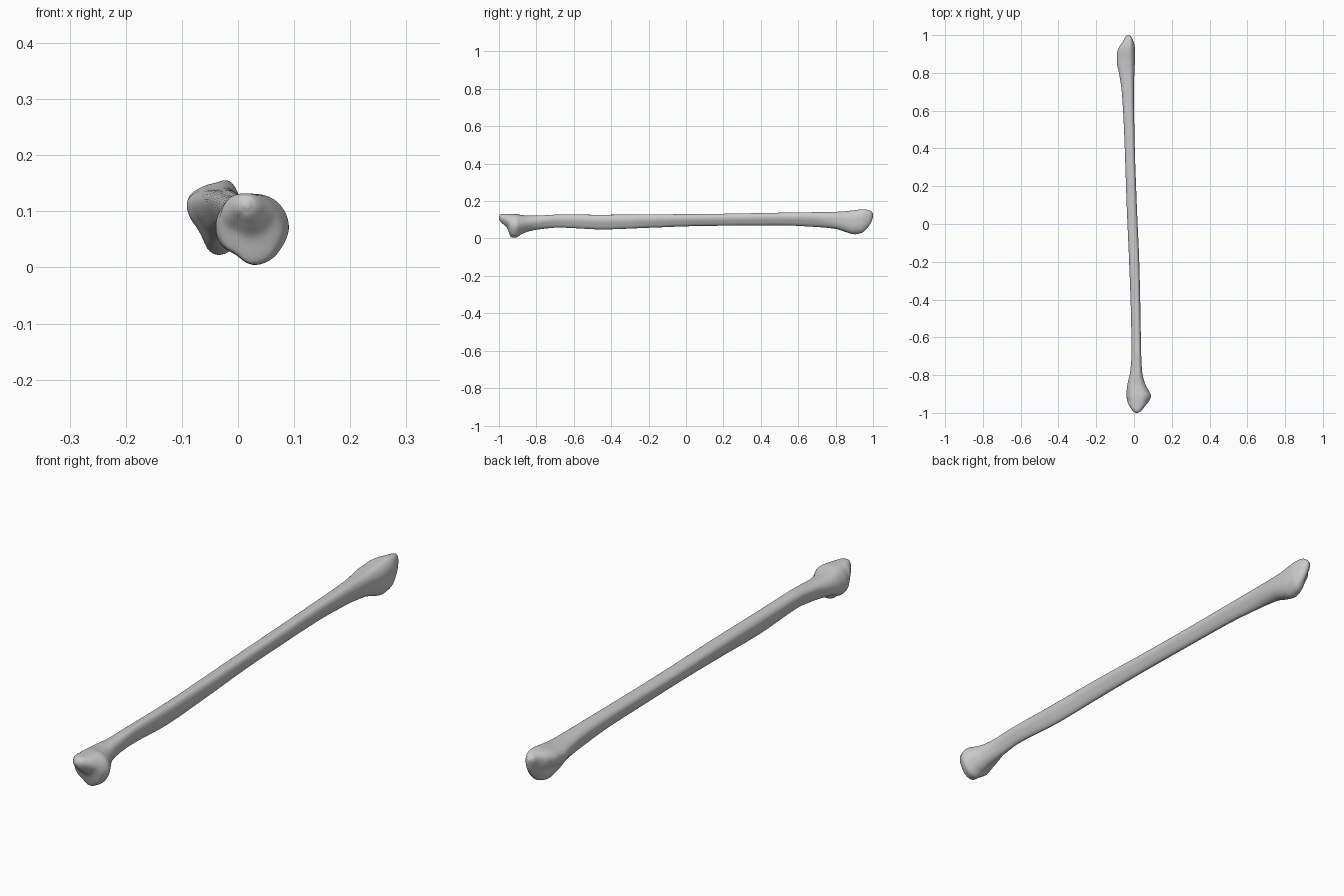
import bpy, bmesh, math

if "Cube" in bpy.data.objects:
    bpy.data.objects.remove(bpy.data.objects["Cube"])

# Stations along the bone: y, xmin, xmax, zmin, zmax
STATIONS = [
    (-1.0, .010, .020, .106, .116), (-.993, -.003, .034, .092, .128),
    (-.975, -.017, .050, .074, .132), (-.955, -.029, .066, .053, .132),
    (-.935, -.036, .082, .006, .132), (-.91, -.040, .091, .004, .131),
    (-.88, -.039, .077, .022, .126), (-.84, -.033, .057, .038, .122),
    (-.78, -.020, .043, .049, .123), (-.68, -.013, .038, .058, .128),
    (-.45, -.017, .034, .048, .127), (-.2, -.026, .028, .057, .129),
    (.1, -.039, .015, .067, .131), (.5, -.053, .002, .070, .138),
    (.7, -.065, .000, .061, .141), (.8, -.080, .002, .051, .143),
    (.86, -.092, .005, .032, .147), (.9, -.092, .006, .022, .152),
    (.94, -.078, .004, .030, .156), (.97, -.056, -.004, .057, .154),
    (.99, -.047, -.013, .087, .147), (1.0, -.035, -.025, .115, .133),
]
# Cross-section radii every 30 degrees, counter-clockwise from +x
HEAD = [1.03, 1.05, 1.05, 1.0, 1.08, 1.03, 1.0, .96, .85, 1.02, 1.02, .98]
SHAFT = [.82, 1.0, 1.1, .95, 1.0, 1.02, .86, .8, .9, 1.0, .84, .74]
ANKLE = [1.0, 1.1, 1.12, .92, .95, 1.05, .85, .7, .75, 1.0, 1.1, 1.05]
SIDES, STEPS = 48, 8


def hermite(a, b, ma, mb, t):
    return ((2*t**3 - 3*t**2 + 1)*a + (t**3 - 2*t**2 + t)*ma
            + (3*t**2 - 2*t**3)*b + (t**3 - t**2)*mb)


def smoothstep(a, b, v):
    t = max(0, min(1, (v - a)/(b - a)))
    return t*t*(3 - 2*t)


def slope(i, k):
    # limited tangents avoid overshoot between stations
    if i in (0, len(STATIONS) - 1):
        j = min(i, len(STATIONS) - 2)
        return (STATIONS[j+1][k] - STATIONS[j][k])/(STATIONS[j+1][0] - STATIONS[j][0])
    p, c, n = STATIONS[i-1:i+2]
    d0, d1 = (c[k]-p[k])/(c[0]-p[0]), (n[k]-c[k])/(n[0]-c[0])
    return 0 if d0*d1 <= 0 else 2*d0*d1/(d0 + d1)


def outline(y):
    h, a = 1 - smoothstep(-.9, -.72, y), smoothstep(.65, .87, y)
    radii = [h*p + a*q + (1-h-a)*s for p, q, s in zip(HEAD, ANKLE, SHAFT)]
    pts = []
    for j in range(SIDES):
        u = j*12/SIDES
        i, t = int(u), u - int(u)
        r0, r1, r2, r3 = (radii[(i+d) % 12] for d in (-1, 0, 1, 2))
        r = hermite(r1, r2, (r2-r0)/2, (r3-r1)/2, t)
        w = 2*math.pi*j/SIDES
        pts.append((r*math.cos(w), r*math.sin(w)))
    lo = [min(p[k] for p in pts) for k in (0, 1)]
    hi = [max(p[k] for p in pts) for k in (0, 1)]
    return [tuple((p[k]-lo[k])/(hi[k]-lo[k]) for k in (0, 1)) for p in pts]


# Loft the bone through all stations
bm = bmesh.new()
rings = []
for i in range(len(STATIONS) - 1):
    A, B = STATIONS[i], STATIONS[i+1]
    gap = B[0] - A[0]
    last = i == len(STATIONS) - 2
    for s in range(STEPS + last):
        t = s/STEPS
        y = A[0] + gap*t
        x0, x1, z0, z1 = (hermite(A[k], B[k], slope(i, k)*gap, slope(i+1, k)*gap, t)
                          for k in range(1, 5))
        ring = []
        for j, (u, v) in enumerate(outline(y)):
            x, z = x0 + (x1-x0)*u, z0 + (z1-z0)*v
            # hollow on the inner side of the ankle end
            w = 360*j/SIDES
            dent = .013*math.exp(-((y-.91)/.035)**2 - ((w-205)/28)**2)
            ring.append(bm.verts.new((x + dent, y, z + dent*.4)))
        rings.append(ring)
for a, b in zip(rings, rings[1:]):
    for j in range(SIDES):
        k = (j+1) % SIDES
        bm.faces.new((a[j], a[k], b[k], b[j]))
bm.faces.new(rings[0])
bm.faces.new(rings[-1])
bmesh.ops.recalc_face_normals(bm, faces=bm.faces)

mesh = bpy.data.meshes.new("leg_bone")
bm.to_mesh(mesh)
bm.free()
bone = bpy.data.objects.new("leg_bone", mesh)
bpy.context.collection.objects.link(bone)
for p in mesh.polygons:
    p.use_smooth = True

# Soften the station transitions
relax = bone.modifiers.new("relax", 'SMOOTH')
relax.factor, relax.iterations = .5, 4
